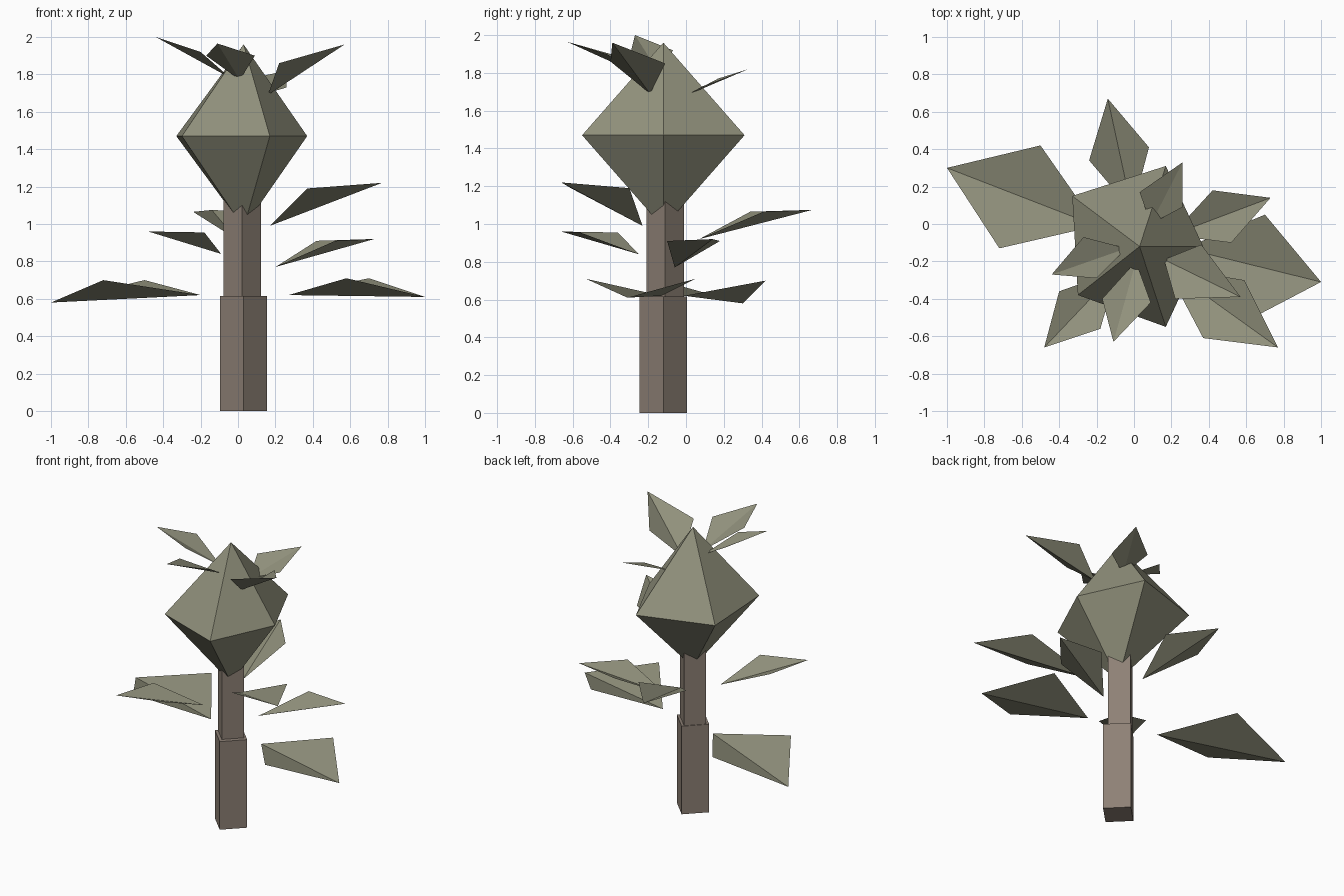
import bpy
import math


def material(name, rgb):
    m = bpy.data.materials.new(name)
    m.diffuse_color = (*rgb, 1)
    return m


bark = material("bark", (0.27, 0.22, 0.18))
foliage = material("foliage", (0.28, 0.28, 0.2))


def mesh_object(name, verts, faces, mat):
    me = bpy.data.meshes.new(name)
    me.from_pydata(verts, [], faces)
    me.materials.append(mat)
    ob = bpy.data.objects.new(name, me)
    bpy.context.collection.objects.link(ob)
    return ob


def square_post(name, x, y, radius, z0, z1):
    verts = [(x + radius * math.cos(i * math.pi / 2), y + radius * math.sin(i * math.pi / 2), z)
             for z in (z0, z1) for i in range(4)]
    faces = [(3, 2, 1, 0), (4, 5, 6, 7)]
    faces += [(i, (i + 1) % 4, (i + 1) % 4 + 4, i + 4) for i in range(4)]
    mesh_object(name, verts, faces, bark)


# Trunk in two stacked square sections, corner to the front
square_post("lower_trunk", 0.03, -0.12, 0.125, 0, 0.615)
square_post("upper_trunk", 0.022, -0.11, 0.1, 0.615, 1.2)

# Crown: five-sided double pyramid
ring = [(0.37, -0.12), (0.17, 0.31), (-0.33, 0.15), (-0.3, -0.38), (0.17, -0.55)]
verts = [(x, y, 1.47) for x, y in ring] + [(0.03, -0.12, 1.96), (0.03, -0.12, 0.98)]
faces = []
for i in range(5):
    j = (i + 1) % 5
    faces += [(i, j, 5), (j, i, 6)]
mesh_object("crown", verts, faces, foliage)

# Leaves: kites folded along the middle (base, right side, tip, left side)
leaves = {
    "low_leaf_left": [(-0.2, -0.01, 0.62), (-0.5, 0.42, 0.7), (-1.0, 0.3, 0.58), (-0.72, -0.13, 0.7)],
    "low_leaf_right": [(0.27, -0.13, 0.62), (0.58, -0.53, 0.71), (1.0, -0.31, 0.61), (0.7, 0.05, 0.71)],
    "mid_leaf_front_right": [(0.17, -0.23, 0.99), (0.37, -0.61, 1.19), (0.77, -0.66, 1.22), (0.59, -0.3, 1.19)],
    "mid_leaf_front_left": [(-0.09, -0.25, 0.84), (-0.4, -0.36, 0.955), (-0.48, -0.66, 0.96), (-0.18, -0.56, 0.955)],
    "mid_leaf_right": [(0.2, -0.06, 0.77), (0.52, -0.1, 0.91), (0.73, 0.14, 0.92), (0.42, 0.18, 0.91)],
    "mid_leaf_back": [(-0.01, 0.07, 0.92), (0.08, 0.41, 1.065), (-0.14, 0.67, 1.075), (-0.24, 0.34, 1.065)],
    "top_leaf_left": [(-0.04, -0.13, 1.78), (-0.27, -0.07, 1.92), (-0.44, -0.27, 2.0), (-0.2, -0.29, 1.92)],
    "top_leaf_front": [(0.01, -0.2, 1.77), (-0.17, -0.4, 1.9), (-0.11, -0.63, 1.965), (0.09, -0.42, 1.9)],
    "top_leaf_right": [(0.16, -0.19, 1.69), (0.22, -0.4, 1.86), (0.57, -0.39, 1.96), (0.36, -0.11, 1.85)],
    "top_leaf_back": [(0.09, 0.0, 1.68), (0.26, 0.09, 1.73), (0.26, 0.33, 1.82), (0.03, 0.17, 1.77)],
}
for name, pts in leaves.items():
    mesh_object(name, pts, [(0, 1, 2), (0, 2, 3)], foliage)
